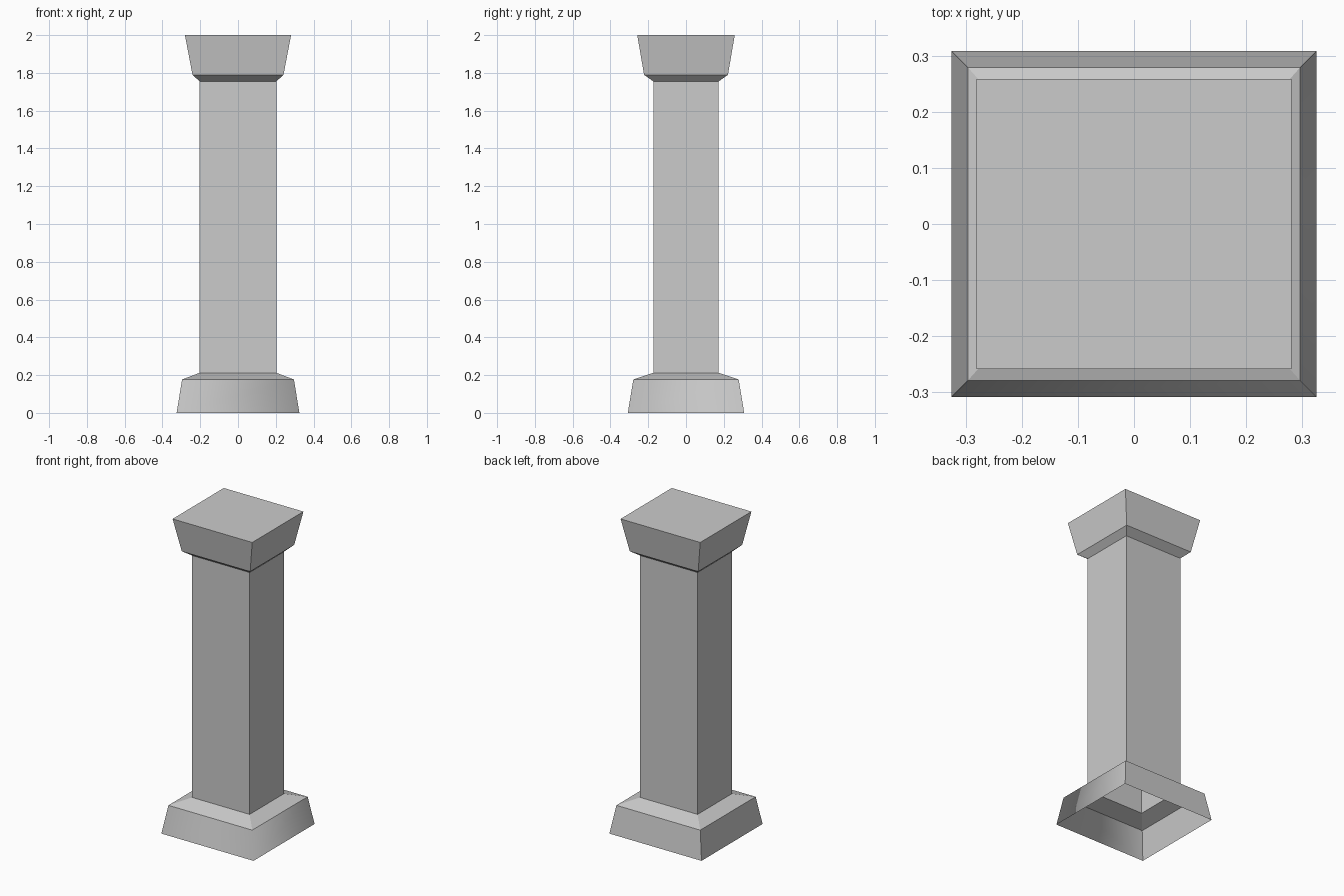
import bpy, bmesh

if "Cube" in bpy.data.objects:
    bpy.data.objects.remove(bpy.data.objects["Cube"])

stone = bpy.data.materials.new("grey_stone")
stone.diffuse_color = (0.6, 0.6, 0.6, 1)
stone.use_nodes = True
stone.node_tree.nodes["Principled BSDF"].inputs["Base Color"].default_value = stone.diffuse_color


def square_loft(name, rings, cap_top=False, smooth_sides=()):
    """Skin rectangular rings given as (half width x, half depth y, height)."""
    bm = bmesh.new()
    loops = [[bm.verts.new((sx * x, sy * y, z))
              for sx, sy in ((-1, -1), (1, -1), (1, 1), (-1, 1))]
             for x, y, z in rings]
    for level, (low, high) in enumerate(zip(loops, loops[1:])):
        for i in range(4):
            j = (i + 1) % 4
            face = bm.faces.new((low[i], low[j], high[j], high[i]))
            face.smooth = level == 0 and i in smooth_sides
    if cap_top:
        bm.faces.new(loops[-1])
    mesh = bpy.data.meshes.new(name)
    bm.to_mesh(mesh)
    bm.free()
    mesh.materials.append(stone)
    obj = bpy.data.objects.new(name, mesh)
    bpy.context.collection.objects.link(obj)
    return obj


shaft_low = (0.203, 0.173, 0.212)
shaft_high = (0.203, 0.173, 1.755)

# Hollow flared foot, open underneath, with a softened front right corner
square_loft("base", [(0.325, 0.308, 0), (0.296, 0.279, 0.177), shaft_low],
            smooth_sides=(0, 1))
# Plain rectangular shaft
square_loft("shaft", [shaft_low, shaft_high])
# Flared head with a flat top
square_loft("capital", [shaft_high, (0.241, 0.222, 1.79), (0.281, 0.258, 2.0)],
            cap_top=True)
